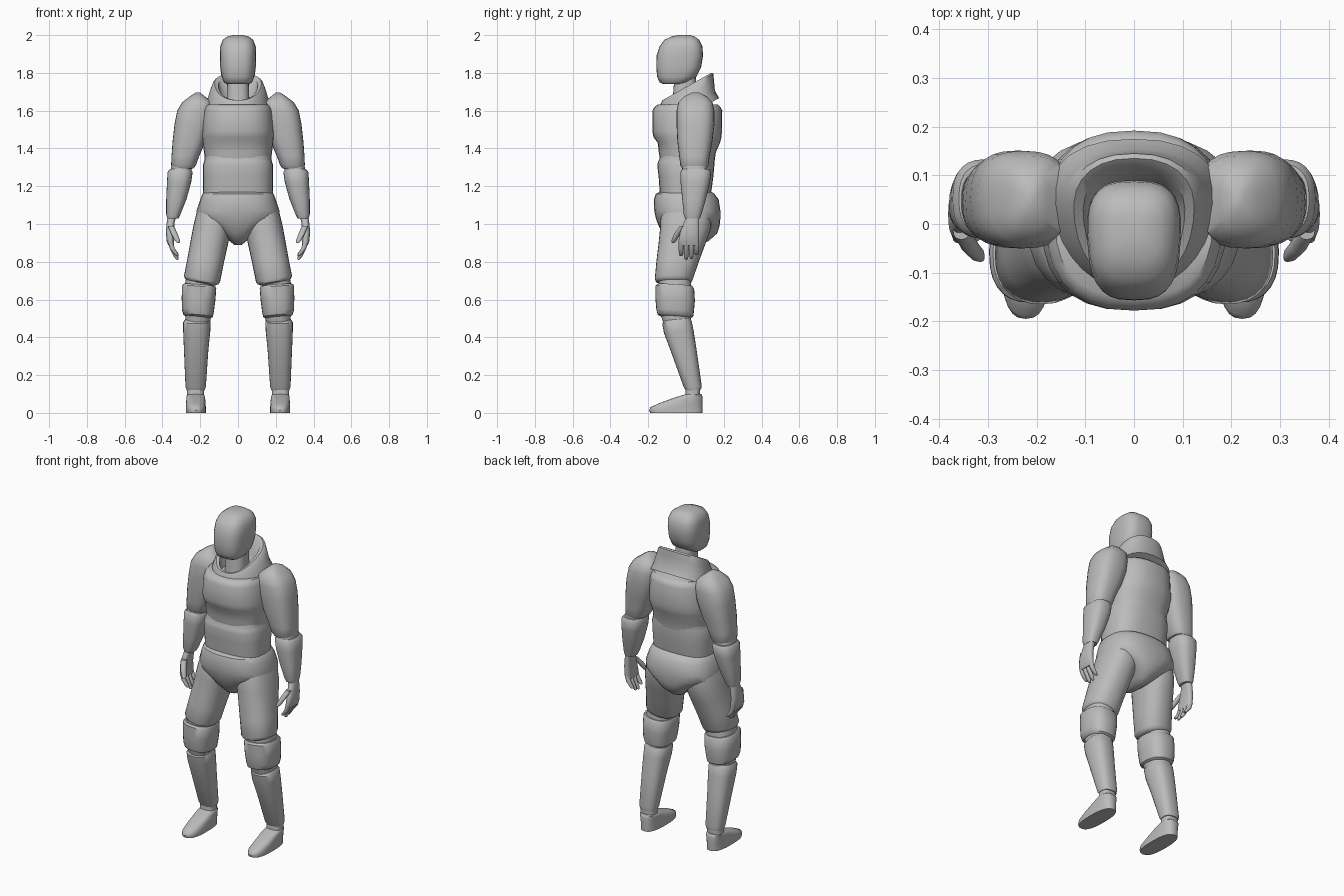
import bpy
import bmesh
import math

old_cube = bpy.data.objects.get("Cube")
if old_cube:
    bpy.data.objects.remove(old_cube, do_unlink=True)

# One plain grey covers the whole figure
grey = bpy.data.materials.new("plain_grey")
grey.use_nodes = True
colour = (0.5, 0.5, 0.5, 1)
grey.diffuse_color = colour
grey.node_tree.nodes["Principled BSDF"].inputs["Base Color"].default_value = colour

UNIT = 0.01  # ring measurements are in hundredths


def ring_points(ring, segments, power, slope, lean, taper, side):
    """Rounded-box cross-section from (height, x min, x max, y min, y max)."""
    height, x_min, x_max, y_min, y_max = ring
    centre_x, centre_y = (x_min + x_max) / 2, (y_min + y_max) / 2
    radius_x, radius_y = (x_max - x_min) / 2, (y_max - y_min) / 2
    points = []
    for step in range(segments):
        angle = math.tau * step / segments
        c, s = math.cos(angle), math.sin(angle)
        across = math.copysign(abs(c) ** (2 / power), c)
        along = math.copysign(abs(s) ** (2 / power), s)
        dx = across * radius_x * (1 + taper * along)
        dy = along * radius_y
        z = height + slope * dy + lean * dx
        points.append((side * (centre_x + dx) * UNIT, (centre_y + dy) * UNIT, z * UNIT))
    return points


def loft(name, rings, power=2.6, segments=28, slope=0, lean=0, taper=0, side=1):
    """Skin a stack of cross-sections, close both ends and shade smoothly."""
    bm = bmesh.new()
    rows = []
    for ring in rings:
        points = ring_points(ring, segments, power, slope, lean, taper, side)
        rows.append([bm.verts.new(point) for point in points])
    for lower, upper in zip(rows, rows[1:]):
        for i in range(segments):
            j = (i + 1) % segments
            bm.faces.new((lower[i], lower[j], upper[j], upper[i]))
    bm.faces.new(rows[0])
    bm.faces.new(rows[-1])
    bmesh.ops.recalc_face_normals(bm, faces=bm.faces)
    mesh = bpy.data.meshes.new(name)
    bm.to_mesh(mesh)
    bm.free()
    mesh.materials.append(grey)
    mesh.shade_smooth()
    mesh.set_sharp_from_angle(angle=math.radians(42))
    part = bpy.data.objects.new(name, mesh)
    bpy.context.collection.objects.link(part)


def symmetric(*rows):
    """Rings centred on the body, from (height, half width, y min, y max)."""
    return [(z, -half, half, front, back) for z, half, front, back in rows]


def pair(name, rings, **options):
    """Build the same part on the left (+x) and right (-x)."""
    for label, side in (("left", 1), ("right", -1)):
        loft(f"{label}_{name}", rings, side=side, **options)


def digit(name, joints, radius):
    """Tapered, bent finger through its joints, with a rounded tip."""
    rings = []
    for (start, end), profile in zip(zip(joints, joints[1:]),
                                     (((0, 1),), ((0, 1), (0.7, 0.85), (0.95, 0.55), (1, 0.2)))):
        for t, scale in profile:
            x, y, z = (a + (b - a) * t for a, b in zip(start, end))
            r = radius * scale
            rings.append((z, x - r, x + r, y - r, y + r))
    pair(name, rings, power=2.2, segments=12)


# Head, neck and upright collar that opens towards the front
loft("head", symmetric(
    (174, 6, -12, -3), (175, 7.4, -14, 1), (178, 8.7, -15.3, 5.5),
    (183, 9.4, -15.7, 8), (189, 9.6, -15.6, 9), (194, 9.4, -14, 8.7),
    (197.5, 8, -11.5, 7), (199.3, 5.5, -7.5, 4.5), (200, 2.5, -4, 2),
), power=2.9, taper=0.06)
loft("neck", symmetric((158, 7, -8, 7), (166, 6, -7, 6), (180, 5.5, -6, 5)))
loft("collar", symmetric(
    (157, 18, -17, 17.5), (162, 16.5, -15.5, 15.3), (168, 14.7, -14.3, 14.8),
    (171.8, 13.3, -13.3, 14.5), (172.8, 12.2, -12.5, 13.5), (172, 10.3, -11.2, 11.5),
    (165, 8.5, -9.5, 9), (159, 6, -6, 6),
), power=2.3, slope=0.56, taper=0.14)

# Torso: abdomen band, then the stepped chest plate
loft("abdomen", symmetric(
    (108, 18, -13, 12), (118, 18.5, -14, 13.5), (125, 18.5, -14.5, 14.5),
    (131, 18.6, -15.2, 15), (133, 18, -14.8, 15), (135, 17.5, -13.8, 15),
    (140, 17.5, -13.5, 15.5),
), power=2.7)
loft("chest", symmetric(
    (132, 17.3, -13.5, 15), (138, 18, -14.4, 15.8), (143, 18.7, -15, 18),
    (146, 19, -17.2, 18.8), (149, 19, -17.8, 19), (160, 18, -17.8, 19.2),
    (161.8, 17.3, -16.8, 18.4), (163.2, 16.2, -15, 16.8),
), power=2.5)

# Hips taper to the crotch between the two leg openings
loft("pelvis", symmetric(
    (117, 17.5, -14, 13.5), (116, 18.8, -16, 15), (113, 20, -17, 17.3),
    (107, 22, -16.8, 18.2), (103, 21.7, -16, 18.2), (99, 15.5, -14.5, 17.8),
    (95, 9.5, -12.5, 16.5), (91, 4.5, -9, 12), (89, 2, -5, 8),
), power=2.5)

# Legs
pair("thigh", [
    (110, 4, 20, -11, 13), (103, 3, 22.3, -13.5, 13.5), (97, 4, 23.7, -13.8, 13),
    (90, 5.5, 25, -14.5, 10.5), (80, 7.7, 26.8, -15.7, 6.8),
    (71, 9.5, 28.6, -16.5, 3.7), (69.5, 10.5, 28, -16, 3),
    (68.5, 12.5, 26.5, -14, 1.5),
], power=2.3, lean=0.17)
pair("knee_joint", [
    (74, 13, 27, -14, 2), (66, 12.5, 28.5, -14.8, 3), (52, 14, 28, -13.5, 2.5),
    (45, 15.5, 27.5, -11, 3),
], power=2.4)
pair("knee_guard", [
    (67.5, 12, 29, -15.3, 3.5), (66.5, 11.5, 29.7, -16.2, 4.3),
    (60, 12, 29.8, -16.2, 4.7), (54, 12.8, 29.7, -15.7, 4.2),
    (51.5, 13.3, 29, -15, 3.8), (50.5, 14.5, 27.5, -13, 2.5),
], power=2.5, lean=0.08, slope=-0.06)
pair("shin", [
    (49.5, 15.5, 28, -11.5, 2), (48, 14.5, 29, -12.6, 3), (43, 14.7, 29, -11.7, 4),
    (33, 15.7, 28.6, -8, 5.6), (14, 17, 27.8, -1.2, 8.3), (12, 17.6, 27.2, 0, 8),
], power=2.5, slope=0.08)
pair("ankle", [(15, 18, 27, 0, 7.5), (8, 18, 27, -0.5, 7.5)])
pair("foot", [
    (0, 17, 27.5, -19, 8.7), (1.5, 17, 27.5, -19.5, 8.8), (3, 17, 27.5, -18.8, 8.8),
    (5, 17.2, 27.5, -14.5, 8.8), (8, 17.4, 27.3, -6.5, 8.8),
    (9.5, 17.8, 27.1, -1.5, 8.5), (10, 18.5, 26.5, 0, 8),
], power=2.6)

# Arms, with the shoulders reaching into the chest
pair("upper_arm", [
    (169.5, 20, 22.5, 3, 7), (167.5, 17.5, 25.5, -1, 11), (164.5, 13.5, 29.5, -4, 14),
    (160, 13, 32.2, -5, 15), (153, 14, 33.6, -5, 15.1), (144, 17, 34.6, -4.6, 14),
    (136, 20.5, 35.2, -3.6, 12.5), (131, 22.3, 35.4, -3, 11.9), (129.5, 23.5, 34.5, -2, 11),
], power=2.6)
pair("elbow_joint", [(133, 24, 35, -2, 11), (125, 25, 36, -2, 11.5)])
pair("forearm", [
    (129, 24.8, 36, -2, 12.3), (127.5, 24, 37.3, -3, 13.3),
    (122, 24.8, 37.6, -2.9, 12.7), (113, 27.3, 38, -2, 10.5),
    (105, 30.5, 38, -1.2, 8.2), (103, 31.5, 37.5, -0.5, 7.5),
], power=2.5)

# Hands
pair("palm", [
    (105, 32.5, 37, 0.5, 7), (101, 33.5, 37.7, -1, 7), (96, 34, 38.2, -3, 7),
    (91, 33.8, 37.8, -4, 7), (88.5, 34, 36.8, -3.8, 6.7),
])
finger_tips = {"index": 83, "middle": 81, "ring": 81.5, "little": 83.5}
for order, (finger, tip) in enumerate(finger_tips.items()):
    y = -2.6 + 2.75 * order
    digit(f"{finger}_finger", ((36, y, 91), (34.8, y, 87), (32, y, tip)), 1.35)
digit("thumb", ((35.5, -1.5, 99), (33.8, -4.5, 95), (31.5, -7, 90)), 1.7)
